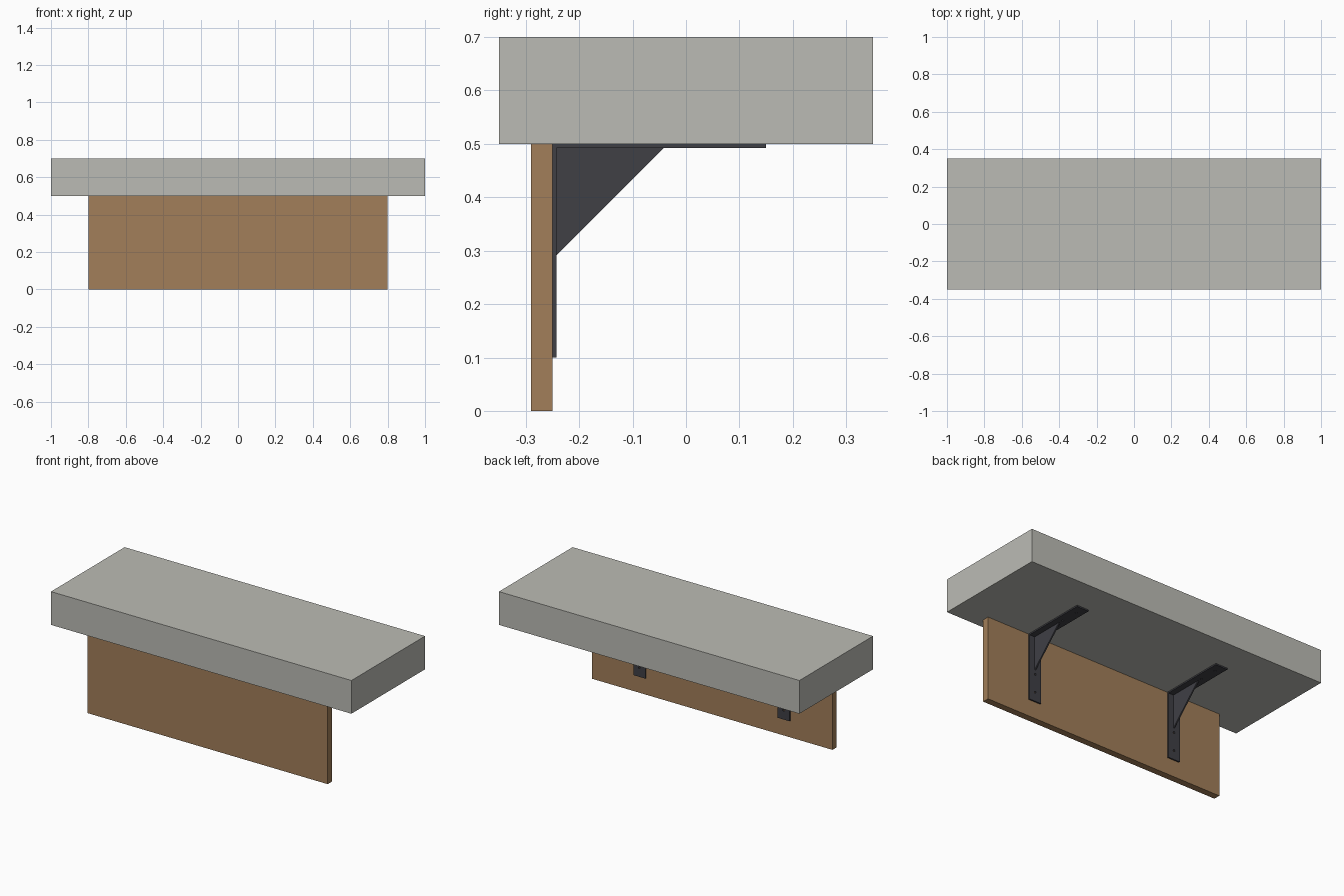
import bpy, bmesh
from mathutils import Matrix

if "Cube" in bpy.data.objects:
    bpy.data.objects.remove(bpy.data.objects["Cube"])


def material(name, color):
    m = bpy.data.materials.new(name)
    m.diffuse_color = (*color, 1)
    m.use_nodes = True
    m.node_tree.nodes["Principled BSDF"].inputs["Base Color"].default_value = m.diffuse_color
    return m


STONE = material("stone", (0.50, 0.50, 0.46))
WOOD = material("wood", (0.36, 0.21, 0.10))
STEEL = material("steel", (0.05, 0.05, 0.06))


def add_object(name, bm, mat=None):
    bmesh.ops.recalc_face_normals(bm, faces=bm.faces)
    mesh = bpy.data.meshes.new(name)
    bm.to_mesh(mesh)
    bm.free()
    if mat:
        mesh.materials.append(mat)
    ob = bpy.data.objects.new(name, mesh)
    bpy.context.collection.objects.link(ob)
    return ob


def extrude_yz(name, profile, x, width, mat):
    """Extrude a (y, z) outline along x, centred on x."""
    bm = bmesh.new()
    face = bm.faces.new([bm.verts.new((x - width / 2, y, z)) for y, z in profile])
    new = bmesh.ops.extrude_face_region(bm, geom=[face])["geom"]
    bmesh.ops.translate(bm, vec=(width, 0, 0),
                        verts=[v for v in new if isinstance(v, bmesh.types.BMVert)])
    return add_object(name, bm, mat)


def rect(y0, y1, z0, z1):
    return [(y0, z0), (y1, z0), (y1, z1), (y0, z1)]


# Slab and the board below it
extrude_yz("top_slab", rect(-0.35, 0.35, 0.5, 0.7), 0, 2.0, STONE)
extrude_yz("support_board", rect(-0.29, -0.25, 0, 0.5), 0, 1.6, WOOD)

# Two L brackets with gussets and screw holes
WALL, TOP, T, ARM, GUSSET = -0.25, 0.5, 0.008, 0.4, 0.2
for side, x in (("left", -0.48), ("right", 0.48)):
    iy, iz = WALL + T, TOP - T
    plate = extrude_yz(f"{side}_bracket_plate", [
        (WALL, TOP), (WALL, TOP - ARM), (iy, TOP - ARM),
        (iy, iz), (WALL + ARM, iz), (WALL + ARM, TOP)], x, 0.08, STEEL)
    extrude_yz(f"{side}_bracket_gusset",
               [(iy, iz), (iy, iz - GUSSET), (iy + GUSSET, iz)], x, T, STEEL)

    # Screw hole cutters through both arms
    bm = bmesh.new()
    for d in (0.235, 0.345):
        for loc, rot in (((x, WALL, TOP - d), Matrix.Rotation(1.5707963, 4, "X")),
                         ((x, WALL + d, TOP), Matrix.Identity(4))):
            bmesh.ops.create_cone(bm, cap_ends=True, segments=16, radius1=0.006,
                                  radius2=0.006, depth=0.04,
                                  matrix=Matrix.Translation(loc) @ rot)
    cutter = add_object(f"{side}_hole_cutter", bm)
    cutter.hide_render = True
    cutter.hide_viewport = True
    mod = plate.modifiers.new("screw_holes", "BOOLEAN")
    mod.operation = "DIFFERENCE"
    mod.solver = "EXACT"
    mod.object = cutter
